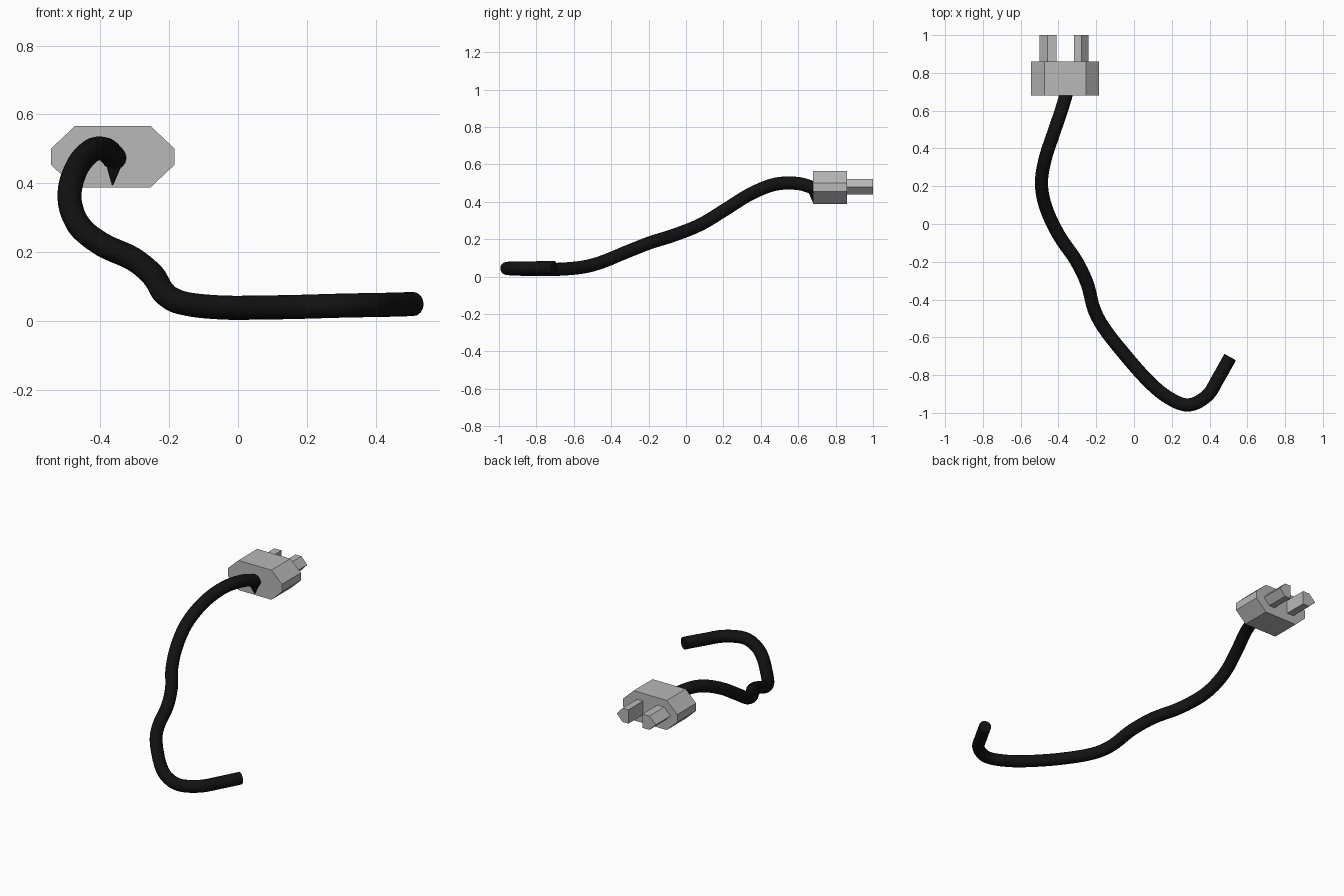
import bpy, bmesh, math
from mathutils import Vector

if "Cube" in bpy.data.objects:
    bpy.data.objects.remove(bpy.data.objects["Cube"])


def material(name, rgb):
    m = bpy.data.materials.new(name)
    m.diffuse_color = (*rgb, 1)
    m.use_nodes = True
    m.node_tree.nodes["Principled BSDF"].inputs["Base Color"].default_value = m.diffuse_color
    return m


GREY = material("plug grey", (0.48, 0.48, 0.48))
BLACK = material("cable black", (0.006, 0.006, 0.006))


def prism(name, profile, y0, y1, mat):
    """Extrude an (x, z) outline along y."""
    bm = bmesh.new()
    face = bm.faces.new([bm.verts.new((x, y0, z)) for x, z in profile])
    ext = bmesh.ops.extrude_face_region(bm, geom=[face])
    verts = [v for v in ext["geom"] if isinstance(v, bmesh.types.BMVert)]
    bmesh.ops.translate(bm, verts=verts, vec=(0, y1 - y0, 0))
    bmesh.ops.recalc_face_normals(bm, faces=bm.faces)
    me = bpy.data.meshes.new(name)
    bm.to_mesh(me)
    bm.free()
    me.materials.append(mat)
    ob = bpy.data.objects.new(name, me)
    bpy.context.collection.objects.link(ob)
    return ob


# Plug body: flattened octagon
CX, CZ = -0.364, 0.477
half = [(0.18, -0.023), (0.18, 0.023), (0.11, 0.089)]
octagon = half + [(-x, z) for x, z in reversed(half)]
octagon = octagon[:6] + [(-0.11, -0.089), (0.11, -0.089)]
octagon = [(CX + x, CZ + z) for x, z in octagon]
prism("plug_body", octagon, 0.68, 0.86, GREY)

# Prongs: flat inner side, pointed outer side
for name, inner, shoulder, outer in (("left_prong", -0.411, -0.457, -0.5),
                                     ("right_prong", -0.317, -0.278, -0.24)):
    prism(name, [(inner, 0.438), (inner, 0.521), (shoulder, 0.521),
                 (outer, 0.479), (shoulder, 0.438)], 0.855, 1.0, GREY)

# Cable: round tube along a smooth path
path = [(0.509, -0.705, 0.049), (0.443, -0.822, 0.047), (0.388, -0.908, 0.046),
        (0.29, -0.958, 0.044), (0.188, -0.923, 0.041), (0.082, -0.838, 0.039),
        (-0.05, -0.69, 0.039), (-0.162, -0.546, 0.052), (-0.212, -0.45, 0.078),
        (-0.247, -0.318, 0.132), (-0.305, -0.196, 0.18), (-0.395, -0.064, 0.222),
        (-0.464, 0.08, 0.28), (-0.49, 0.212, 0.36), (-0.47, 0.345, 0.442),
        (-0.427, 0.477, 0.494), (-0.385, 0.6, 0.498), (-0.358, 0.69, 0.472)]
cu = bpy.data.curves.new("cable", 'CURVE')
cu.dimensions = '3D'
cu.bevel_depth = 0.035
cu.bevel_resolution = 6
cu.resolution_u = 5
cu.use_fill_caps = True
sp = cu.splines.new('BEZIER')
sp.bezier_points.add(len(path) - 1)
for i, (bp, co) in enumerate(zip(sp.bezier_points, path)):
    # Smooth handles along the chord between neighbours
    p = Vector(co)
    a = Vector(path[max(i - 1, 0)])
    b = Vector(path[min(i + 1, len(path) - 1)])
    t = (b - a).normalized()
    bp.handle_left_type = bp.handle_right_type = 'FREE'
    bp.co = p
    bp.handle_left = p - t * (p - a).length / 3
    bp.handle_right = p + t * (b - p).length / 3
cu.materials.append(BLACK)
cable = bpy.data.objects.new("cable", cu)
bpy.context.collection.objects.link(cable)
bpy.context.view_layer.objects.active = cable
cable.select_set(True)
bpy.ops.object.convert(target='MESH')
bpy.ops.object.shade_smooth_by_angle(angle=math.radians(40))

# Pointed tail of the cable on the plug's front face
bm = bmesh.new()
base = [bm.verts.new(c) for c in ((-0.389, 0.645, 0.475), (-0.328, 0.66, 0.475),
                                  (-0.328, 0.69, 0.475), (-0.389, 0.69, 0.475))]
tip = bm.verts.new((-0.365, 0.682, 0.388))
bm.faces.new(base)
for i in range(4):
    bm.faces.new((base[i], base[(i + 1) % 4], tip))
bmesh.ops.recalc_face_normals(bm, faces=bm.faces)
me = bpy.data.meshes.new("cable_tail")
bm.to_mesh(me)
bm.free()
me.materials.append(BLACK)
bpy.context.collection.objects.link(bpy.data.objects.new("cable_tail", me))
